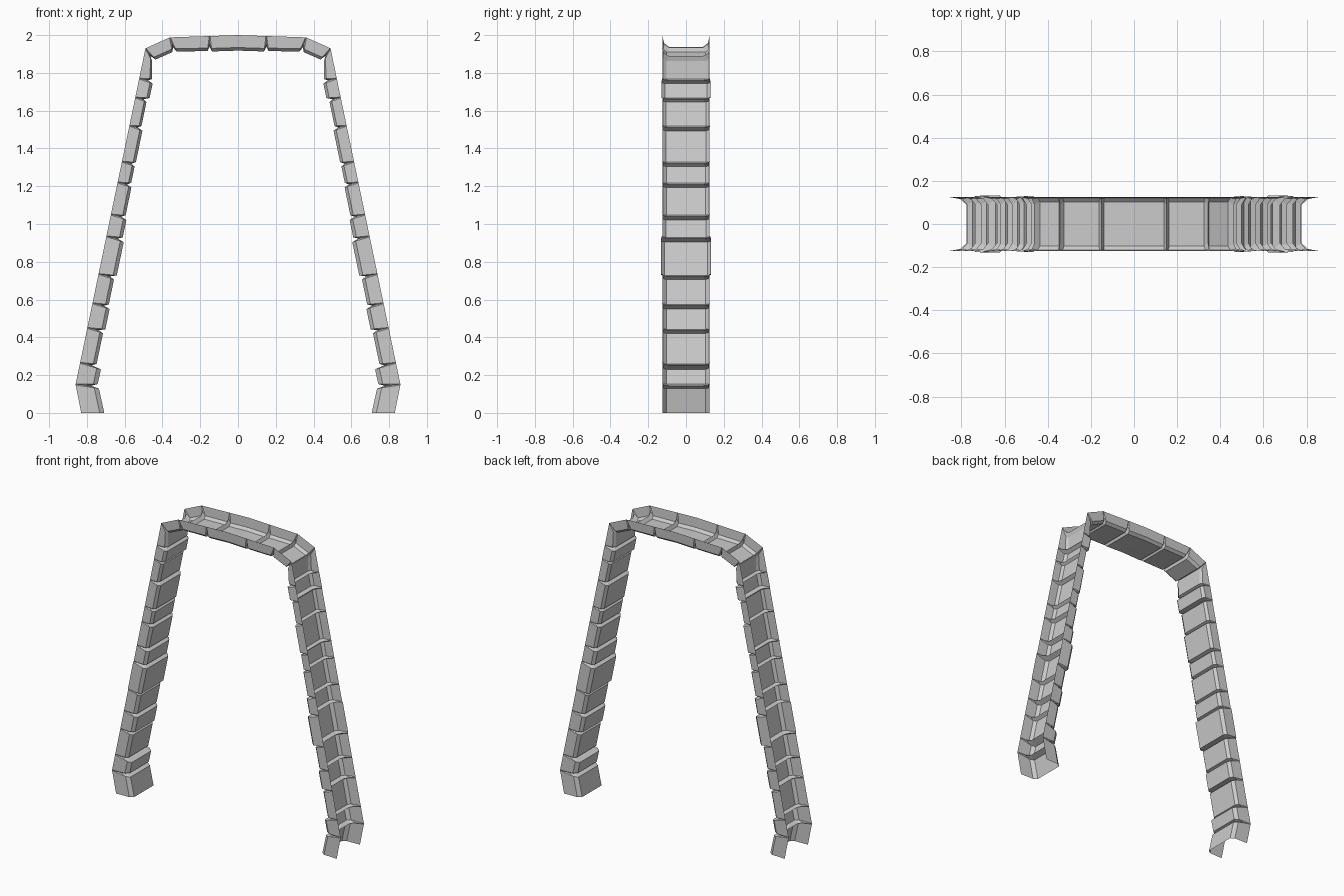
import bpy
from mathutils import Vector

if "Cube" in bpy.data.objects:
    bpy.data.objects.remove(bpy.data.objects["Cube"])

# joints between stone blocks on the right half: outer point and inward direction (x, z)
joints = [((.83, 0), (-1, 0)), ((.86, .15), (-1, -.08))]
for z in (.265, .45, .58, .735, .935, 1.05, 1.22, 1.33, 1.52, 1.67, 1.77):
    joints.append(((.86 - .208 * (z - .15), z), (-.98, -.2)))
joints += [((.49, 1.93), (-.04, -.06)), ((.36, 1.988), (.0 - .025, -.08)),
           ((.15, 1.995), (0, -1)), ((0, 2.0), (0, -1))]
joints = [(Vector(o), Vector(d).normalized()) for o, d in joints]

# block depth (outer edge to inner face) and half width, foot to crown
depths = [.122, .115, .087, .095, .086, .096, .086, .077, .071, .073, .063, .075, .068, .077, .079, .082]
widths = [.122, .121, .122, .122, .121, .133, .124, .122, .122, .125, .123, .13, .121, .121, .121, .121]
GAP = .012


def ring(o, i, w, groove=False):
    """Open channel section, front outer edge round to back outer edge."""
    prof = [(0, .126), (.65, .116), (1, .09)] if groove else \
           [(0, max(.125, w - .003)), (.8, w), (1, w - .018)]
    half = [(o.lerp(i, t), y) for t, y in prof]
    return [(p.x, -y, p.y) for p, y in half] + [(p.x, y, p.y) for p, y in reversed(half)]


# blocks separated by V-shaped grooves
rings = []
last = len(depths) - 1
for k, (d, w) in enumerate(zip(depths, widths)):
    (o0, n0), (o1, n1) = joints[k], joints[k + 1]
    t = (o1 - o0).normalized()
    if k:
        base = min(depths[k - 1], d) * .72
        rings.append(ring(o0, o0 + n0 * base, w, True))
    g0 = t * (GAP if k else 0)
    g1 = t * (GAP if k < last else 0)
    rings.append(ring(o0 + g0 * .2, o0 + n0 * d + g0, w))
    rings.append(ring(o1 - g1 * .2, o1 + n1 * d - g1, w))

verts = [v for r in rings for v in r]
n = 6
faces = [(a * n + i, (a + 1) * n + i, (a + 1) * n + i + 1, a * n + i + 1)
         for a in range(len(rings) - 1) for i in range(n - 1)]

# stone door arch, mirrored across x
mesh = bpy.data.meshes.new("stone_arch")
mesh.from_pydata(verts, [], faces)
arch = bpy.data.objects.new("stone_arch", mesh)
bpy.context.collection.objects.link(arch)
mirror = arch.modifiers.new("mirror", 'MIRROR')
mirror.use_clip = True
